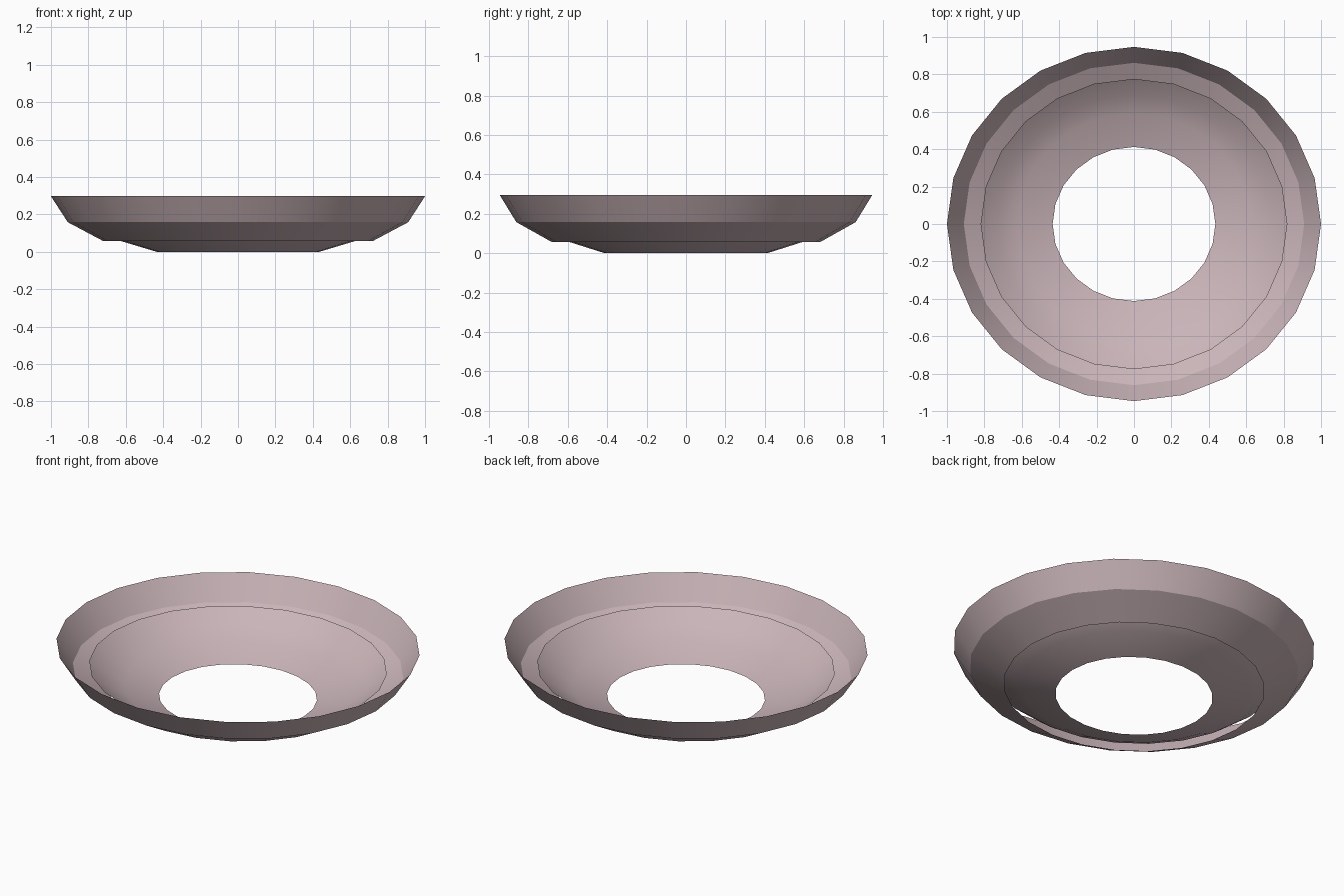
import bpy, bmesh, math

if "Cube" in bpy.data.objects:
    bpy.data.objects.remove(bpy.data.objects["Cube"], do_unlink=True)

SEGMENTS = 24
DEPTH = 0.947  # the dish is slightly shorter front to back

pink = bpy.data.materials.new("dusty pink")
colour = (0.59, 0.46, 0.485, 1)
pink.use_nodes = True
pink.diffuse_color = colour
pink.node_tree.nodes["Principled BSDF"].inputs["Base Color"].default_value = colour


def lathe(name, profile):
    """Open shell turned from (radius, height) points, listed from inside out."""
    bm = bmesh.new()
    rings = []
    for r, z in profile:
        angles = [2 * math.pi * i / SEGMENTS for i in range(SEGMENTS)]
        rings.append([bm.verts.new((r * math.cos(a), r * DEPTH * math.sin(a), z))
                      for a in angles])
    for inner, outer in zip(rings, rings[1:]):
        for i in range(SEGMENTS):
            j = (i + 1) % SEGMENTS
            bm.faces.new((inner[i], outer[i], outer[j], inner[j]))
    mesh = bpy.data.meshes.new(name)
    bm.to_mesh(mesh)
    bm.free()
    mesh.materials.append(pink)
    obj = bpy.data.objects.new(name, mesh)
    bpy.context.collection.objects.link(obj)
    bpy.ops.object.select_all(action='DESELECT')
    obj.select_set(True)
    bpy.context.view_layer.objects.active = obj
    bpy.ops.object.shade_smooth_by_angle(angle=math.radians(22))
    return obj


# Outer flared rim with a bevelled lower band
lathe("outer_rim", [(0.72, 0.057), (0.91, 0.158), (1.0, 0.297)])

# Inner bowl with an open bottom, its lip floating just above the rim
lathe("inner_bowl", [(0.435, 0.0), (0.625, 0.057), (0.73, 0.108), (0.82, 0.175)])
